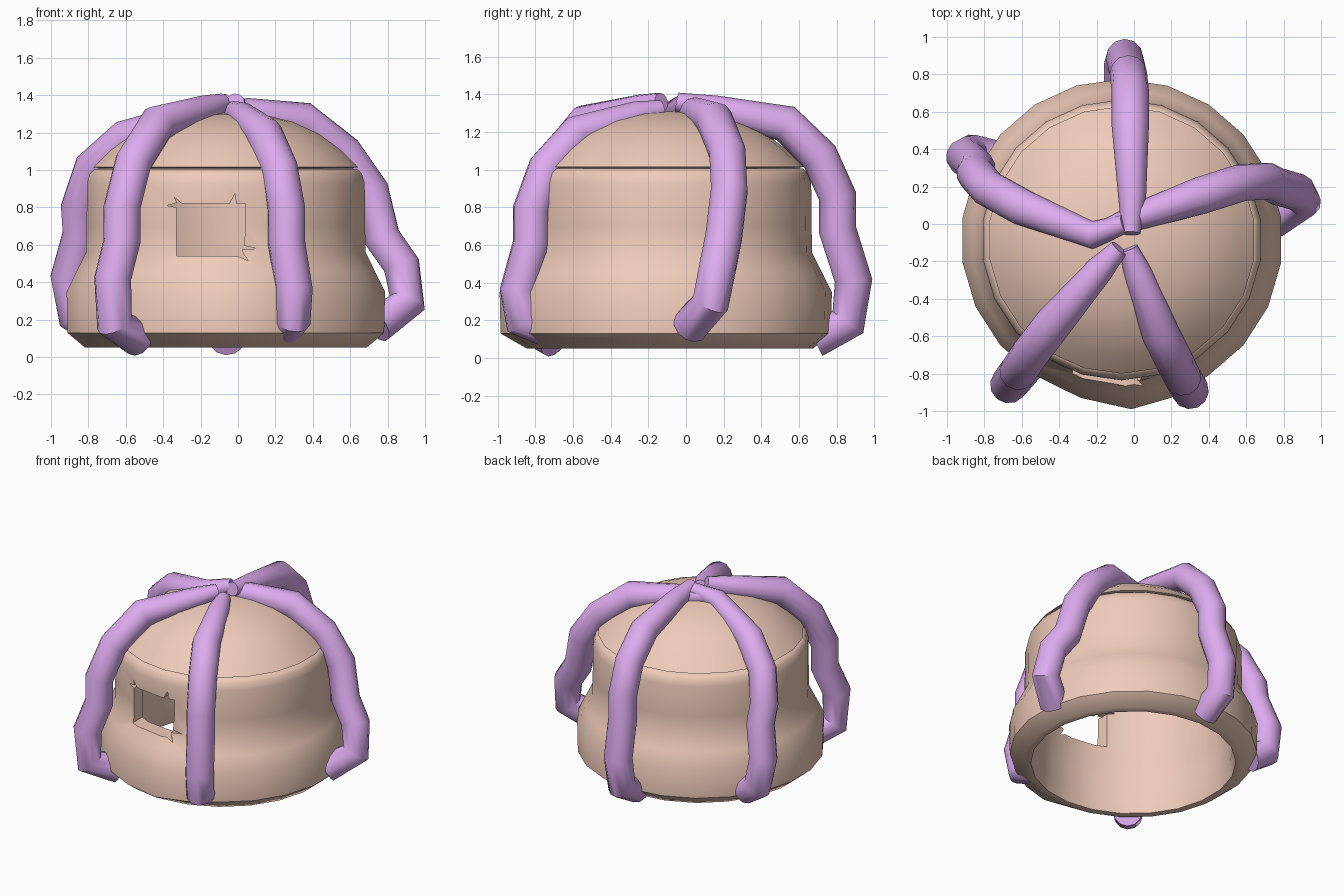
import bpy, bmesh, math
from mathutils import Vector

if "Cube" in bpy.data.objects:
    bpy.data.objects.remove(bpy.data.objects["Cube"])

CX, CY, SIDES = -0.065, -0.085, 22


def material(name, col):
    m = bpy.data.materials.new(name)
    m.diffuse_color = (*col, 1)
    m.use_nodes = True
    m.node_tree.nodes["Principled BSDF"].inputs["Base Color"].default_value = m.diffuse_color
    return m


CLAY = material("clay", (0.86, 0.60, 0.49))
PURPLE = material("purple", (0.72, 0.41, 0.86))


def new_object(name, bm, mat):
    bmesh.ops.recalc_face_normals(bm, faces=bm.faces)
    me = bpy.data.meshes.new(name)
    bm.to_mesh(me)
    bm.free()
    ob = bpy.data.objects.new(name, me)
    bpy.context.collection.objects.link(ob)
    me.materials.append(mat)
    return ob


def activate(ob):
    bpy.ops.object.select_all(action='DESELECT')
    ob.select_set(True)
    bpy.context.view_layer.objects.active = ob


def smooth(ob, deg):
    activate(ob)
    bpy.ops.object.shade_smooth_by_angle(angle=math.radians(deg))


def lathe(name, profile, closed):
    """Revolve (radius, z) points around the body axis."""
    bm = bmesh.new()
    vs = [bm.verts.new((CX, CY + r, z)) for r, z in profile]
    pairs = list(zip(vs, vs[1:])) + ([(vs[-1], vs[0])] if closed else [])
    es = [bm.edges.new(p) for p in pairs]
    bmesh.ops.spin(bm, geom=vs + es, cent=(CX, CY, 0), axis=(0, 0, 1),
                   angle=math.tau, steps=SIDES, use_merge=True)
    bmesh.ops.remove_doubles(bm, verts=bm.verts, dist=1e-4)
    return new_object(name, bm, CLAY)


# Hollow body wall, open at the bottom
body = lathe("body", [
    (0.76, 0.05), (0.855, 0.13), (0.86, 0.35), (0.805, 0.46), (0.755, 0.56),
    (0.752, 0.70), (0.75, 0.93), (0.735, 0.98), (0.71, 1.005), (0.66, 1.005),
    (0.66, 0.56), (0.68, 0.40), (0.69, 0.30), (0.69, 0.15), (0.71, 0.05)], True)

# Soft bulge at the front of the lower wall: (push, angle from front) falloff
for v in body.data.vertices:
    d = Vector((v.co.x - CX, v.co.y - CY))
    if d.length > 0.75 and 0.1 < v.co.z < 0.6 and d.y < 0:
        ang = abs(math.atan2(d.x, -d.y))
        push = max(0, 1 - ang / 0.5) * (1 if v.co.z < 0.4 else (0.62 - v.co.z) / 0.22)
        v.co.y -= 0.045 * push
        v.co.x += 0.05 * push

# Shallow domed lid
lid = lathe("domed_lid", [
    (0, 1.31), (0.20, 1.297), (0.36, 1.258), (0.50, 1.195), (0.62, 1.108),
    (0.70, 1.03), (0.715, 1.015), (0.69, 1.012), (0.685, 1.0), (0.64, 1.0),
    (0.55, 1.07), (0.36, 1.18), (0.20, 1.23), (0, 1.245)], False)
smooth(lid, 35)


# Broken window in the front wall: outline with small cracks at the corners
outline = [
    (-0.33, 0.54), (0.00, 0.54), (0.055, 0.515), (0.03, 0.55), (0.02, 0.575),
    (0.10, 0.58), (0.035, 0.595), (0.04, 0.82), (-0.01, 0.82), (-0.015, 0.875),
    (-0.045, 0.82), (-0.30, 0.82), (-0.34, 0.855), (-0.325, 0.825),
    (-0.38, 0.81), (-0.33, 0.80)]
bm = bmesh.new()
face = bm.faces.new([bm.verts.new((x, -1.2, z)) for x, z in outline])
ext = bmesh.ops.extrude_face_region(bm, geom=[face])
bmesh.ops.translate(bm, vec=(0, 0.7, 0),
                    verts=[g for g in ext["geom"] if isinstance(g, bmesh.types.BMVert)])
cutter = new_object("window_cutter", bm, CLAY)
cutter.hide_render = True
activate(body)
mod = body.modifiers.new("window", 'BOOLEAN')
mod.operation, mod.solver, mod.object = 'DIFFERENCE', 'EXACT', cutter
bpy.ops.object.modifier_apply(modifier="window")
bpy.data.objects.remove(cutter)
smooth(body, 46)


# Five tentacles draped from the crown, thin at the top
def tentacle(name, points):
    cu = bpy.data.curves.new(name, 'CURVE')
    cu.dimensions = '3D'
    cu.bevel_depth = 0.1
    cu.bevel_resolution = 4
    cu.use_fill_caps = True
    sp = cu.splines.new('POLY')
    sp.points.add(len(points) - 1)
    for i, (pt, co) in enumerate(zip(sp.points, points)):
        pt.co = (*co, 1)
        pt.radius = (0.5, 0.75)[i] if i < 2 else 1.0
    cu.materials.append(PURPLE)
    ob = bpy.data.objects.new(name, cu)
    bpy.context.collection.objects.link(ob)
    activate(ob)
    bpy.ops.object.convert(target='MESH')
    smooth(bpy.context.object, 40)


tentacle("back_tentacle", [
    (-0.015, -0.05, 1.36), (-0.01, 0.15, 1.32), (-0.02, 0.53, 1.245),
    (-0.02, 0.71, 1.07), (-0.03, 0.805, 0.86), (-0.03, 0.805, 0.68),
    (-0.05, 0.89, 0.41), (-0.06, 0.86, 0.19), (-0.06, 0.68, 0.10)])
tentacle("right_tentacle", [
    (-0.14, -0.02, 1.32), (0.05, 0.05, 1.31), (0.35, 0.15, 1.265),
    (0.57, 0.22, 1.09), (0.71, 0.23, 0.89), (0.77, 0.20, 0.64),
    (0.875, 0.17, 0.49), (0.905, 0.13, 0.29), (0.74, 0.02, 0.17)])
tentacle("left_tentacle", [
    (-0.05, 0.0, 1.36), (-0.22, -0.06, 1.30), (-0.60, 0.09, 1.17),
    (-0.78, 0.19, 1.01), (-0.85, 0.27, 0.80), (-0.84, 0.30, 0.66),
    (-0.905, 0.36, 0.43), (-0.87, 0.38, 0.22), (-0.75, 0.35, 0.15)])
tentacle("front_left_tentacle", [
    (-0.08, -0.13, 1.36), (-0.18, -0.24, 1.325), (-0.43, -0.53, 1.25),
    (-0.56, -0.70, 1.04), (-0.62, -0.79, 0.80), (-0.62, -0.79, 0.62),
    (-0.67, -0.86, 0.42), (-0.66, -0.85, 0.18), (-0.53, -0.70, 0.10)])
tentacle("front_right_tentacle", [
    (-0.03, -0.13, 1.32), (0.02, -0.26, 1.29), (0.14, -0.58, 1.19),
    (0.22, -0.74, 1.01), (0.26, -0.82, 0.79), (0.26, -0.82, 0.61),
    (0.30, -0.89, 0.36), (0.29, -0.87, 0.20), (0.26, -0.77, 0.17)])
